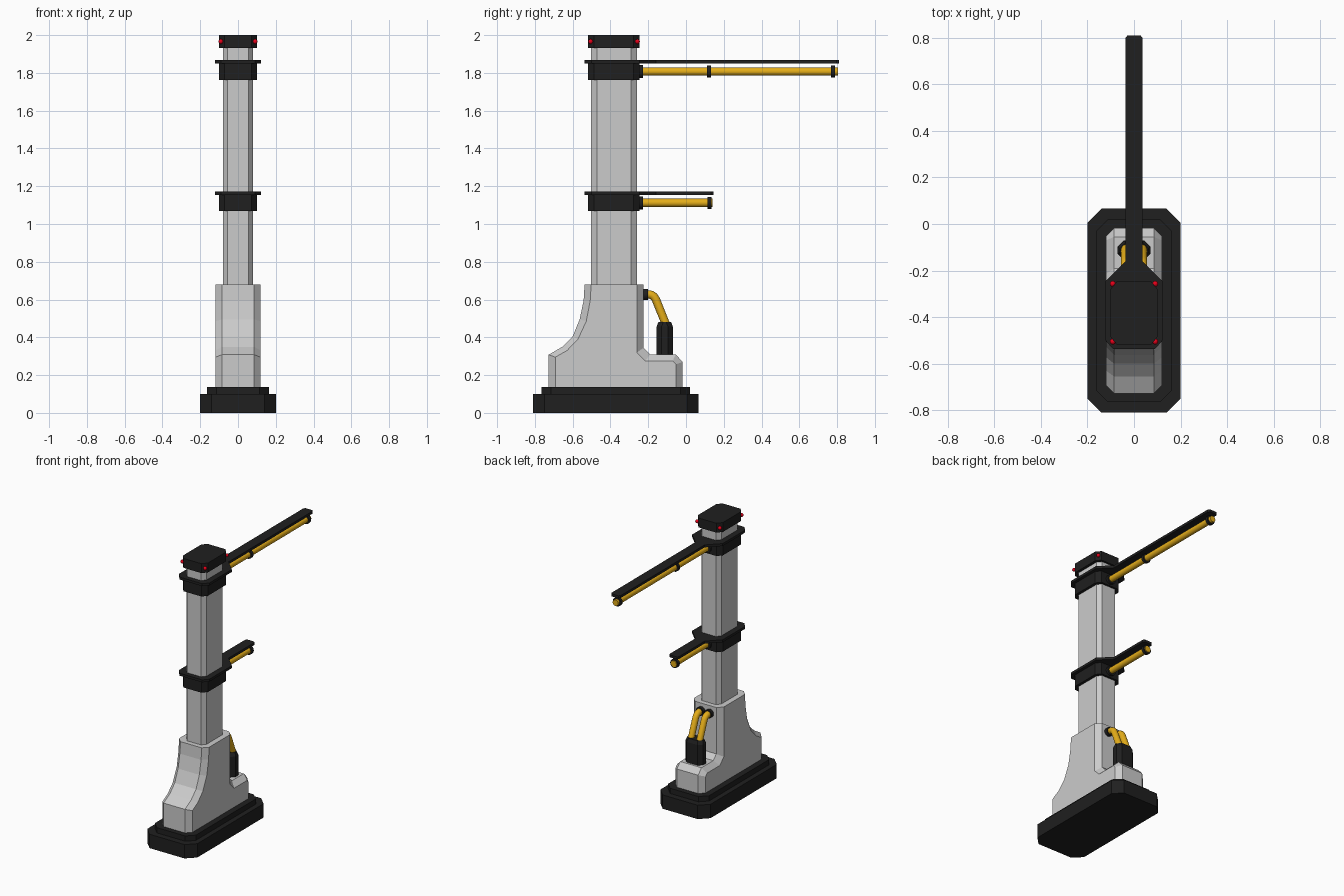
import bpy, bmesh, math
from mathutils import Vector

if "Cube" in bpy.data.objects:
    bpy.data.objects.remove(bpy.data.objects["Cube"])


def mat(name, col):
    m = bpy.data.materials.new(name)
    m.diffuse_color = (*col, 1)
    m.use_nodes = True
    m.node_tree.nodes["Principled BSDF"].inputs["Base Color"].default_value = m.diffuse_color
    return m


BLACK = mat("black_metal", (0.014, 0.014, 0.014))
GOLD = mat("yellow_pipe", (0.78, 0.42, 0.01))
RED = mat("red_light", (0.8, 0.0, 0.01))


def loft(name, rings, material=None):
    """Skin a list of equal-length point loops and cap both ends."""
    bm = bmesh.new()
    loops = [[bm.verts.new(p) for p in r] for r in rings]
    n = len(loops[0])
    for a, b in zip(loops, loops[1:]):
        for i in range(n):
            j = (i + 1) % n
            bm.faces.new((a[i], a[j], b[j], b[i]))
    bm.faces.new(loops[0][::-1])
    bm.faces.new(loops[-1])
    bmesh.ops.recalc_face_normals(bm, faces=bm.faces)
    me = bpy.data.meshes.new(name)
    bm.to_mesh(me)
    bm.free()
    ob = bpy.data.objects.new(name, me)
    bpy.context.collection.objects.link(ob)
    if material:
        me.materials.append(material)
    return ob


def octagon(hx, y0, y1, cx, cy):
    """Rectangle plan with chamfered corners."""
    return [(-hx + cx, y0), (hx - cx, y0), (hx, y0 + cy), (hx, y1 - cy),
            (hx - cx, y1), (-hx + cx, y1), (-hx, y1 - cy), (-hx, y0 + cy)]


def prism(name, plan, z0, z1, material=None):
    return loft(name, [[(x, y, z) for x, y in plan] for z in (z0, z1)], material)


def pipe(name, pts, r, material, sides=16):
    """Round pipe along a path lying in a plane of constant x."""
    pts = [Vector(p) for p in pts]
    rings = []
    for i, p in enumerate(pts):
        t = (pts[min(i + 1, len(pts) - 1)] - pts[max(i - 1, 0)]).normalized()
        u = Vector((1, 0, 0))
        v = t.cross(u)
        rings.append([p + r * (math.cos(a) * u + math.sin(a) * v)
                      for a in (2 * math.pi * k / sides for k in range(sides))])
    ob = loft(name, rings, material)
    bpy.ops.object.select_all(action='DESELECT')
    ob.select_set(True)
    bpy.context.view_layer.objects.active = ob
    bpy.ops.object.shade_smooth_by_angle(angle=math.radians(40))
    return ob


# Stepped base
prism("base_lower", octagon(0.2, -0.81, 0.066, 0.06, 0.06), 0, 0.1, BLACK)
prism("base_upper", octagon(0.163, -0.765, 0.02, 0.05, 0.05), 0.1, 0.138, BLACK)

# Pedestal: side profile with chamfered flanks
outer = [(-.727, .138), (-.727, .308), (-.655, .35), (-.60, .405), (-.563, .495),
         (-.542, .595), (-.537, .68), (-.225, .68), (-.225, .345), (-.19, .31),
         (-.055, .31), (-.018, .27), (-.018, .138)]
inner = [(-.692, .138), (-.692, .295), (-.63, .33), (-.572, .39), (-.528, .485),
         (-.507, .595), (-.502, .68), (-.26, .68), (-.26, .32), (-.215, .275),
         (-.07, .275), (-.053, .257), (-.053, .138)]
loft("pedestal", [[(x, y, z) for y, z in prof] for x, prof in
                  ((-.12, inner), (-.085, outer), (.085, outer), (.12, inner))])

# Column and cap
prism("column", octagon(0.08, -0.502, -0.26, 0.024, 0.03), 0.66, 1.94)
prism("cap", octagon(0.1, -0.52, -0.245, 0.028, 0.034), 1.932, 2.0, BLACK)

# Warning lights on the cap corners
for x in (-0.091, 0.091):
    for y in (-0.505, -0.257):
        bpy.ops.mesh.primitive_uv_sphere_add(segments=10, ring_count=6, radius=0.013,
                                             location=(x, y, 1.966))
        bpy.context.object.name = "warning_light"
        bpy.context.object.data.materials.append(RED)
        bpy.ops.object.shade_smooth()


# Collar with plate arm and pipe beneath it
def arm(label, z, end, rings):
    prism(label + "_collar", octagon(0.1, -0.52, -0.245, 0.028, 0.034), z - 0.087, z, BLACK)
    half = [(0.09, -0.537), (0.122, -0.5), (0.122, -0.245), (0.037, -0.16),
            (0.037, end - 0.012), (0.028, end)]
    prism(label + "_plate", half + [(-x, y) for x, y in half[::-1]], z - 0.001, z + 0.017, BLACK)
    zc = z - 0.043
    pipe(label + "_pipe", [(0, -0.26, zc), (0, end - 0.004, zc)], 0.022, GOLD)
    pipe(label + "_socket", [(0, -0.26, zc), (0, -0.228, zc)], 0.034, BLACK)
    for y in rings:
        pipe(label + "_clamp", [(0, y - 0.01, zc), (0, y + 0.01, zc)], 0.032, BLACK)


arm("upper_arm", 1.85, 0.81, (0.122, 0.778))
arm("lower_arm", 1.155, 0.145, (0.125,))

# Pipe junction block with tapered top
loft("junction_block", [[(x, y, z) for x, y in octagon(0.07 - d, -0.155 + d, -0.07 - d, 0.026, 0.026)]
                        for z, d in ((0.3, 0), (0.457, 0), (0.482, 0.009))], BLACK)

# Twin bent pipes from pedestal into the block
for x in (-0.034, 0.034):
    path = [(-.235, .627), (-.195, .627), (-.182, .624), (-.17, .616), (-.16, .602), (-.107, .47)]
    pipe("feed_pipe", [(x, y, z) for y, z in path], 0.022, GOLD)
    pipe("feed_socket", [(x, -0.235, .627), (x, -0.202, .627)], 0.03, BLACK)
